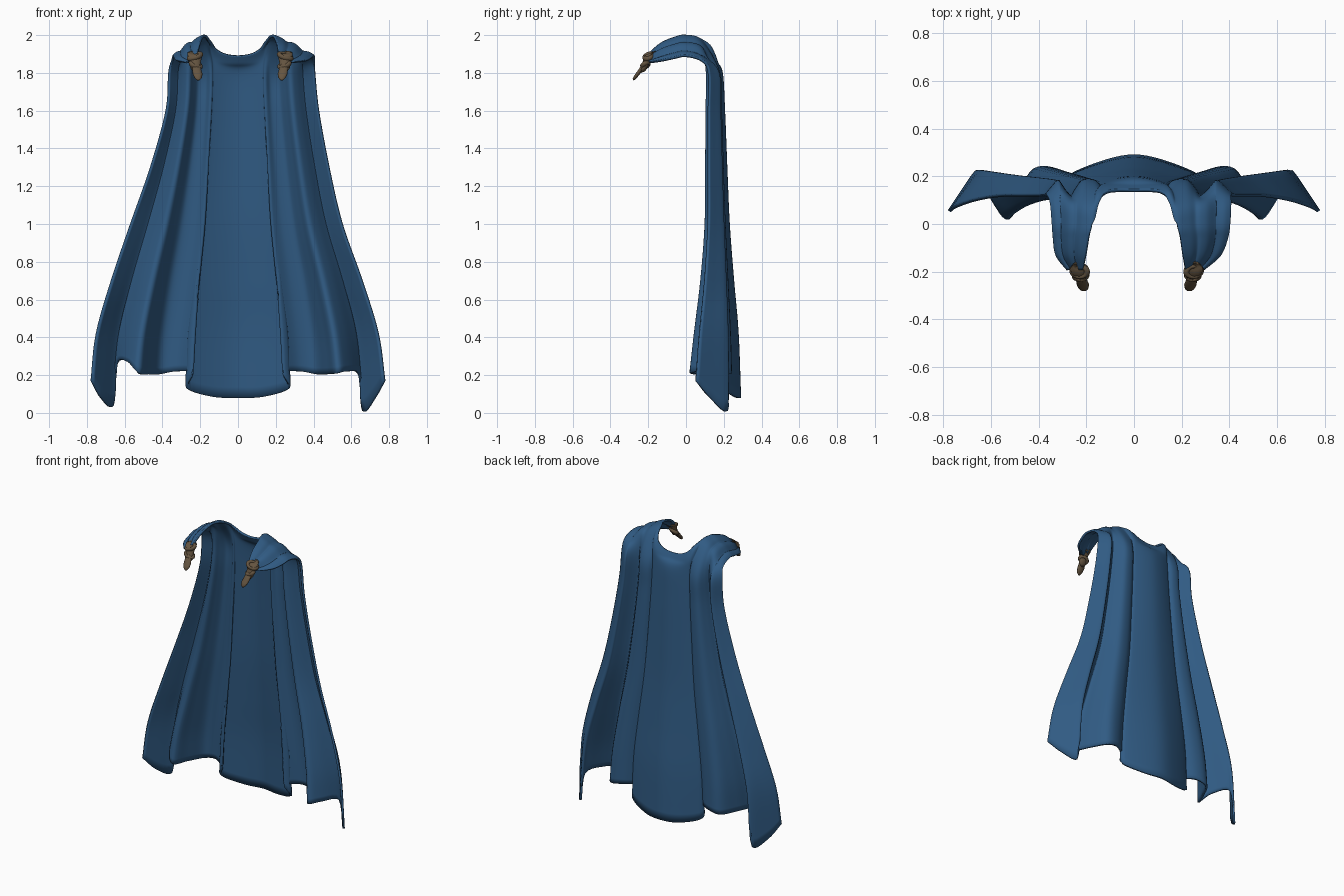
import bpy, bmesh, math
from mathutils import Vector

if "Cube" in bpy.data.objects:
    bpy.data.objects.remove(bpy.data.objects["Cube"])


def material(name, col):
    m = bpy.data.materials.new(name)
    m.diffuse_color = (*col, 1)
    m.use_nodes = True
    m.node_tree.nodes["Principled BSDF"].inputs["Base Color"].default_value = m.diffuse_color
    return m


BLUE = material("blue cloth", (0.03, 0.105, 0.23))
BROWN = material("brown leather", (0.13, 0.09, 0.052))

# Pleat pattern across half the cape, centre to front edge (13 columns)
XF = [0, .17, .325, .355, .42, .54, .62, .68, .75, .83, .855, .935, 1]
FOLD = [1, .8, .35, .1, .55, .55, -.25, -1, -.55, .35, .48, -.2, -.78]
HEM = [.08, .085, .13, .21, .22, .205, .205, .21, .22, .2, .01, .08, .17]
HEM_LEFT = {8: .05, 9: .06, 10: .03}

# Shoulder rows: y, inner x, outer x, inner z, outer z, left-side width factor
STRAP = [(-.19, .215, .29, 1.905, 1.85, .96), (-.13, .205, .36, 1.955, 1.86, .9),
         (-.06, .195, .39, 1.985, 1.875, .86), (0, .18, .40, 1.995, 1.885, .85),
         (.085, .175, .405, 1.965, 1.86, .86)]
NECK = {3: [(0, .14, 1.89), (.07, .14, 1.9), (.12, .13, 1.93), (.15, .085, 1.968)],
        4: [(0, .158, 1.855), (.075, .16, 1.86), (.13, .155, 1.88), (.155, .13, 1.925)]}
# Hanging rows: z, half width, mid y, pleat depth, fold overlap, left width factor
HANG = [(1.8, .405, .15, .038, 0, .9), (1.6, .425, .155, .045, .1, .89),
        (1.3, .48, .16, .052, .3, .96), (1.0, .55, .165, .06, .6, 1.03),
        (.7, .655, .165, .083, .8, 1.02), (.42, .74, .16, .112, 1, 1.01),
        (None, .775, .155, .13, 1, 1)]


def strap_point(r, c):
    y, xi, xo, zi, zo, _ = STRAP[r]
    t = (XF[c] - XF[4]) / (1 - XF[4])
    ripple = .007 * math.sin(t * 15)
    return Vector((xi + (xo - xi) * t, y, zi + (zo - zi) * t ** 1.2 + ripple))


def half_row(r, side):
    row = []
    for c in range(13):
        if r < 5:
            left = STRAP[r][5]
            if c >= 4:
                p = strap_point(r, c)
            elif r in NECK:
                p = Vector(NECK[r][c])
            elif c == 3:
                p = strap_point(r, 4) * 2 - strap_point(r, 5)
            else:
                p = Vector(NECK[3][c])
        else:
            z, w, y, a, ov, left = HANG[r - 5]
            x = XF[c] + ov * {2: .022, 3: -.045}.get(c, 0)
            if z is None:
                z = HEM[c] + (HEM_LEFT.get(c, 0) if side < 0 else 0)
            p = Vector((x * w, y + a * FOLD[c], z))
        if side < 0:
            t = min(1, max(0, (XF[c] - .3) / .7))
            p.x *= -(1 + (left - 1) * t)
        row.append(p)
    return row


def smooth_line(pts, n):
    # interpolating spline through the control points
    out = []
    for i in range(len(pts) - 1):
        b, c = pts[i], pts[i + 1]
        a = pts[i - 1] if i else b * 2 - c
        d = pts[i + 2] if i + 2 < len(pts) else c * 2 - b
        for k in range(n):
            t = k / n
            out.append(.5 * (2 * b + (c - a) * t + (2 * a - 5 * b + 4 * c - d) * t * t
                             + (3 * b - a - 3 * c + d) * t ** 3))
    return out + [pts[-1]]


def new_object(name, bm, mat):
    me = bpy.data.meshes.new(name)
    for f in bm.faces:
        f.smooth = True
    bm.to_mesh(me)
    bm.free()
    me.materials.append(mat)
    ob = bpy.data.objects.new(name, me)
    bpy.context.collection.objects.link(ob)
    return ob


# Cape cloth: one sheet with the neck opening left out
NU, NV = 5, 6
rows = [half_row(r, -1)[:0:-1] + half_row(r, 1) for r in range(12)]
rows = [smooth_line(r, NU) for r in rows]
cols = [smooth_line(list(c), NV) for c in zip(*rows)]
bm = bmesh.new()
grid = [[bm.verts.new(p) for p in c] for c in cols]
for i in range(len(grid) - 1):
    for j in range(len(grid[0]) - 1):
        if j < 3 * NV and 8 * NU <= i < 16 * NU:
            continue
        bm.faces.new((grid[i][j], grid[i][j + 1], grid[i + 1][j + 1], grid[i + 1][j]))
bmesh.ops.delete(bm, geom=[v for v in bm.verts if not v.link_faces], context='VERTS')
bmesh.ops.recalc_face_normals(bm, faces=bm.faces)
cape = new_object("cape_cloth", bm, BLUE)
mod = cape.modifiers.new("thickness", 'SOLIDIFY')
mod.thickness = .014
mod.offset = 0


def lathe(name, path, radii, flat=.7, n=12):
    # closed tapered tube along a path, flattened front to back
    bm = bmesh.new()
    rings = []
    for (x, y, z), r in zip(path, radii):
        rings.append([bm.verts.new((x + r * math.cos(a), y + r * flat * math.sin(a),
                                    z + r * .3 * math.sin(a)))
                      for a in (2 * math.pi * k / n for k in range(n))])
    for a, b in zip(rings, rings[1:]):
        for k in range(n):
            bm.faces.new((a[k], a[(k + 1) % n], b[(k + 1) % n], b[k]))
    bm.faces.new(rings[0][::-1])
    bm.faces.new(rings[-1])
    bmesh.ops.recalc_face_normals(bm, faces=bm.faces)
    return new_object(name, bm, BROWN)


def band(name, loc, r, tilt):
    bpy.ops.mesh.primitive_torus_add(location=loc, rotation=tilt, major_radius=r,
                                     minor_radius=.013, major_segments=20, minor_segments=8)
    ob = bpy.context.object
    ob.name = name
    ob.scale = (1, .75, 1)
    ob.data.materials.append(BROWN)
    bpy.ops.object.shade_smooth()


# Leather knots at the strap ends, each with wraps and a hanging tail
for side, cx, name in ((1, .25, "right"), (-1, -.228, "left")):
    s = side
    lathe(name + "_clasp_knot",
          [(cx + s * .005, -.175, 1.908), (cx, -.19, 1.905), (cx, -.2, 1.885),
           (cx - s * .003, -.212, 1.855), (cx - s * .006, -.222, 1.825), (cx - s * .008, -.226, 1.805)],
          [.025, .04, .037, .028, .03, .016])
    lathe(name + "_clasp_tail",
          [(cx - s * .004, -.222, 1.85), (cx - s * .008, -.235, 1.825), (cx - s * .014, -.255, 1.795),
           (cx - s * .017, -.268, 1.775), (cx - s * .018, -.275, 1.762)],
          [.018, .023, .026, .02, .008])
    band(name + "_clasp_upper_wrap", (cx, -.198, 1.888), .033, (.4, s * .35, 0))
    band(name + "_clasp_lower_wrap", (cx - s * .004, -.215, 1.842), .027, (.5, -s * .4, 0))
